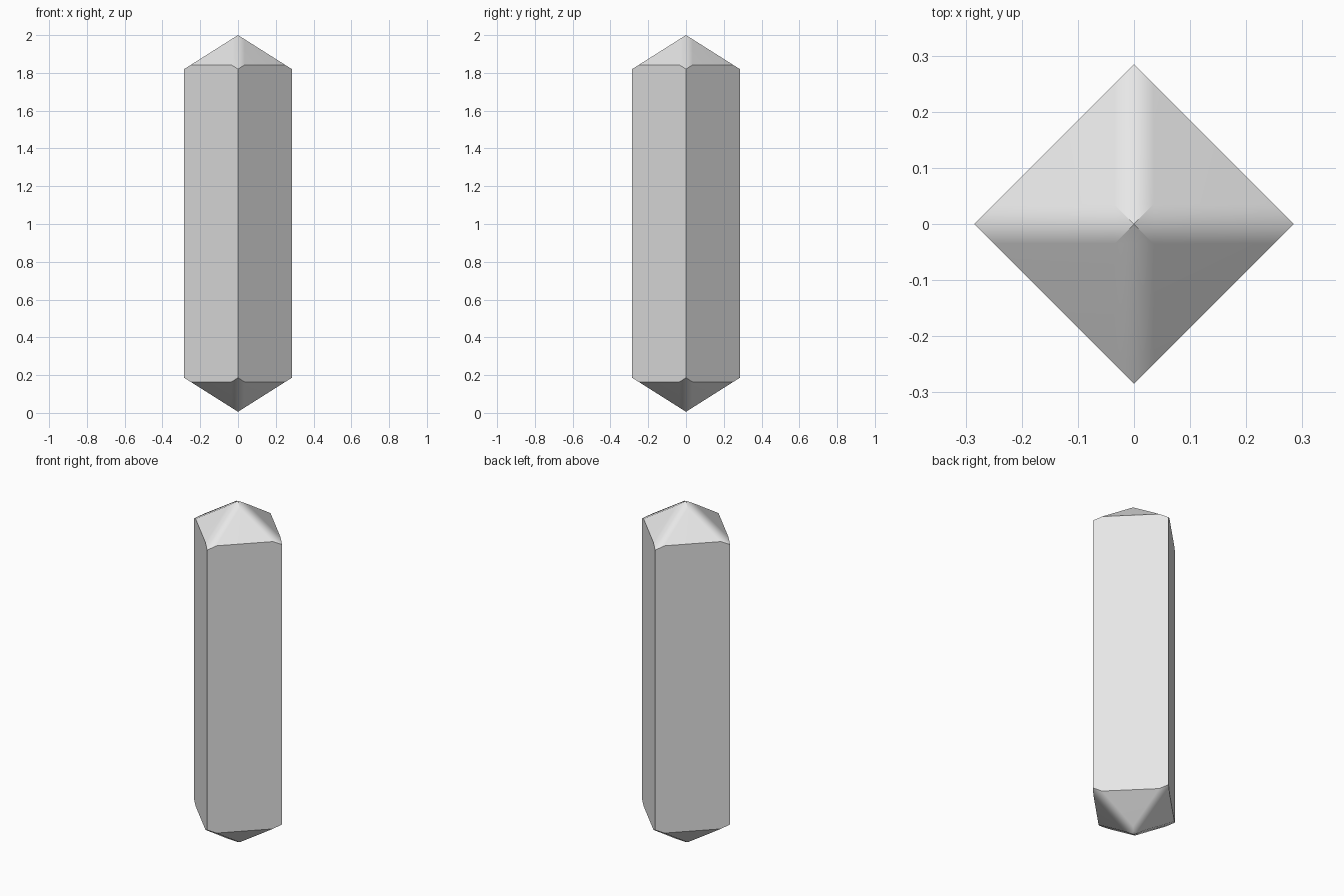
import bpy
import bmesh
import math
from mathutils import Matrix

cube = bpy.data.objects.get("Cube")
if cube:
    bpy.data.objects.remove(cube, do_unlink=True)

RADIUS = 0.285      # corner distance from the axis
STRIP = 0.035       # half width of the softened ridges
SLOPE = 0.18 / RADIUS
TOP, BOTTOM = 2.0, 0.006

stone = bpy.data.materials.new("pale_grey")
stone.use_nodes = True
grey = (0.8, 0.8, 0.8, 1)
stone.diffuse_color = grey
stone.node_tree.nodes["Principled BSDF"].inputs["Base Color"].default_value = grey

bm = bmesh.new()


def build_tip(tip_z, direction):
    """Pointed cap with four ridge strips; returns its outer rim."""
    def vert(x, y, quarter):
        z = tip_z - direction * SLOPE * max(abs(x), abs(y))
        turn = Matrix.Rotation(quarter * math.pi / 2, 3, "Z")
        v = bm.verts.new((x, y, z))
        v.co = turn @ v.co
        return v

    apex = vert(0, 0, 0)
    inner = [vert(STRIP, STRIP, q) for q in range(4)]
    corner = [vert(RADIUS, 0, q) for q in range(4)]
    after = [vert(RADIUS - STRIP, STRIP, q) for q in range(4)]
    before = [vert(RADIUS - STRIP, -STRIP, q) for q in range(4)]
    rim = []
    for q in range(4):
        nxt = (q + 1) % 4
        bm.faces.new((apex, inner[q - 1], before[q], corner[q], after[q], inner[q]))
        bm.faces.new((inner[q], after[q], before[nxt]))
        rim.append((corner[q], after[q], before[nxt], corner[nxt]))
    return rim


# Two tips joined by four flat sides
upper = build_tip(TOP, 1)
lower = build_tip(BOTTOM, -1)
for high, low in zip(upper, lower):
    bm.faces.new(high + low[::-1])
bmesh.ops.recalc_face_normals(bm, faces=bm.faces[:])

mesh = bpy.data.meshes.new("crystal_shaft")
bm.to_mesh(mesh)
bm.free()
mesh.materials.append(stone)
crystal = bpy.data.objects.new("crystal_shaft", mesh)
bpy.context.collection.objects.link(crystal)

# Soft ridges, crisp sides
bpy.ops.object.select_all(action="DESELECT")
crystal.select_set(True)
bpy.context.view_layer.objects.active = crystal
bpy.ops.object.shade_smooth_by_angle(angle=math.radians(32))
weighted = crystal.modifiers.new("weighted_normals", "WEIGHTED_NORMAL")
weighted.keep_sharp = True
weighted.weight = 80
